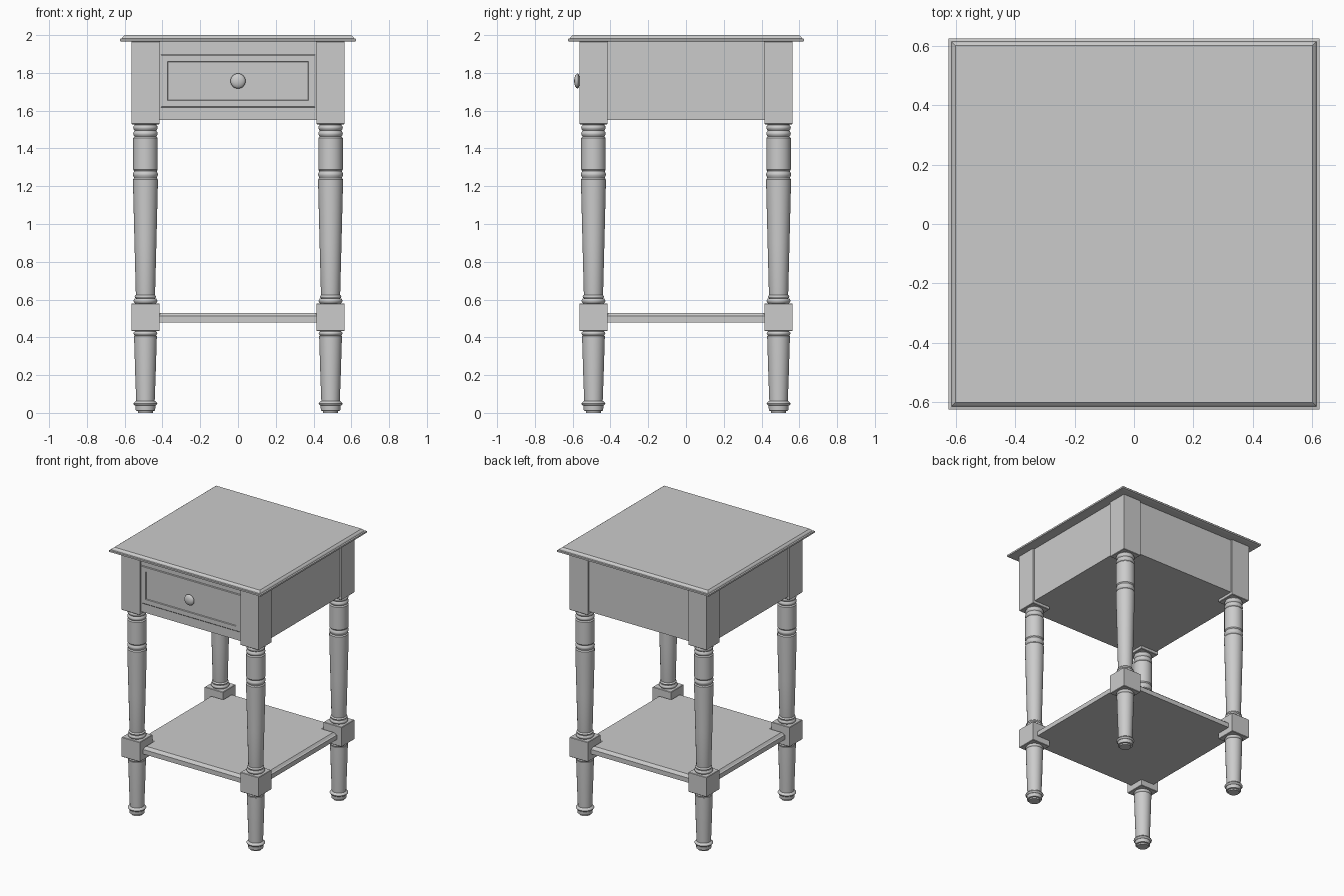
import bpy, bmesh, math

if "Cube" in bpy.data.objects:
    bpy.data.objects.remove(bpy.data.objects["Cube"])

LEG = 0.49      # leg centre offset from the middle
BLOCK = 0.075   # half width of the square leg blocks


def make_object(name, bm, smooth=False):
    bmesh.ops.recalc_face_normals(bm, faces=bm.faces)
    mesh = bpy.data.meshes.new(name)
    bm.to_mesh(mesh)
    bm.free()
    obj = bpy.data.objects.new(name, mesh)
    bpy.context.collection.objects.link(obj)
    if smooth:
        bpy.context.view_layer.objects.active = obj
        obj.select_set(True)
        bpy.ops.object.shade_smooth_by_angle(angle=math.radians(35))
        obj.select_set(False)
    return obj


def add_loft(bm, rings):
    """Skin between equal-length rings of points and cap both ends."""
    loops = [[bm.verts.new(p) for p in ring] for ring in rings]
    for a, b in zip(loops, loops[1:]):
        for i in range(len(a)):
            j = (i + 1) % len(a)
            bm.faces.new((a[i], a[j], b[j], b[i]))
    bm.faces.new(loops[0][::-1])
    bm.faces.new(loops[-1])


def square(h, z, cx=0, cy=0):
    return [(cx + sx * h, cy + sy * h, z)
            for sx, sy in ((-1, -1), (1, -1), (1, 1), (-1, 1))]


def notched(h, n, z):
    """Square outline with its four corners cut out."""
    corner = [(n, -h), (n, -n), (h, -n)]
    pts = []
    for k in range(4):
        c, s = round(math.cos(k * math.pi / 2)), round(math.sin(k * math.pi / 2))
        pts += [(c * x - s * y, s * x + c * y, z) for x, y in corner]
    return pts


def circle(r, z, cx=0, cy=0, n=32):
    return [(cx + r * math.cos(2 * math.pi * i / n),
             cy + r * math.sin(2 * math.pi * i / n), z) for i in range(n)]


def bead(r0, r1, z0, z1, steps=6):
    """Rounded ring in a turned profile."""
    return [(r0 + (r1 - r0) * math.sin(math.pi * i / steps),
             z0 + (z1 - z0) * i / steps) for i in range(steps + 1)]


# Table top with moulded edge
bm = bmesh.new()
add_loft(bm, [square(h, z) for h, z in (
    (0.605, 1.965), (0.625, 1.968), (0.625, 1.980), (0.615, 1.982),
    (0.611, 1.990), (0.600, 2.0))])
make_object("table_top", bm)

# Closed drawer case
bm = bmesh.new()
add_loft(bm, [square(0.55, 1.55), square(0.55, 1.967)])
make_object("drawer_case", bm)

# Drawer front with a recessed, bordered panel
bm = bmesh.new()


def front_rect(hx, hz, y):
    return [(sx * hx, y, 1.757 + sz * hz)
            for sx, sz in ((-1, -1), (1, -1), (1, 1), (-1, 1))]


add_loft(bm, [front_rect(0.41, 0.14, -0.50), front_rect(0.41, 0.14, -0.554),
              front_rect(0.405, 0.136, -0.557), front_rect(0.373, 0.103, -0.557),
              front_rect(0.368, 0.098, -0.543), front_rect(0.363, 0.093, -0.543)])
make_object("drawer_front", bm)

# Turned mushroom knob
bm = bmesh.new()
knob = [(0.022, -0.53), (0.014, -0.548), (0.016, -0.562), (0.034, -0.568), (0.040, -0.573)]
knob += [(0.040 * math.cos(a), -0.573 - 0.019 * math.sin(a))
         for a in (math.radians(d) for d in (20, 40, 60, 75, 85))]
add_loft(bm, [[(x, y, 1.757 + z) for x, z, y in circle(r, y)] for r, y in knob])
make_object("drawer_knob", bm, True)

# Lower shelf, notched around the leg blocks
bm = bmesh.new()
add_loft(bm, [notched(0.525, 0.43, 0.478), notched(0.525, 0.43, 0.512),
              notched(0.515, 0.42, 0.515), notched(0.503, 0.405, 0.530)])
make_object("lower_shelf", bm)

# Turned leg profiles (radius, height)
lower_turning = ([(0.040, 0.0), (0.040, 0.010), (0.051, 0.012), (0.053, 0.038)]
                 + bead(0.054, 0.063, 0.038, 0.060)
                 + [(0.049, 0.064), (0.054, 0.20), (0.060, 0.395), (0.060, 0.408)]
                 + bead(0.056, 0.063, 0.410, 0.432) + [(0.058, 0.45)])
upper_turning = ([(0.058, 0.57)] + bead(0.056, 0.063, 0.580, 0.606)
                 + bead(0.050, 0.057, 0.606, 0.624)
                 + [(0.051, 0.63), (0.058, 0.90), (0.065, 1.18), (0.066, 1.235), (0.060, 1.243)]
                 + bead(0.060, 0.066, 1.246, 1.278)
                 + [(0.060, 1.281), (0.065, 1.288), (0.065, 1.455), (0.060, 1.460)]
                 + bead(0.058, 0.065, 1.463, 1.493)
                 + bead(0.058, 0.065, 1.496, 1.524) + [(0.058, 1.54)])

# Four legs: turned parts plus square blocks
for fb, sy in (("front", -1), ("back", 1)):
    for lr, sx in (("left", -1), ("right", 1)):
        cx, cy = sx * LEG, sy * LEG
        bm = bmesh.new()
        for turning in (lower_turning, upper_turning):
            add_loft(bm, [circle(r, z, cx, cy) for r, z in turning])
        make_object(f"{fb}_{lr}_leg_turning", bm, True)
        bm = bmesh.new()
        for z0, z1 in ((0.433, 0.580), (1.528, 1.967)):
            add_loft(bm, [square(BLOCK - 0.003, z0, cx, cy), square(BLOCK, z0 + 0.003, cx, cy),
                          square(BLOCK, z1 - 0.003, cx, cy), square(BLOCK - 0.003, z1, cx, cy)])
        make_object(f"{fb}_{lr}_leg_blocks", bm)
